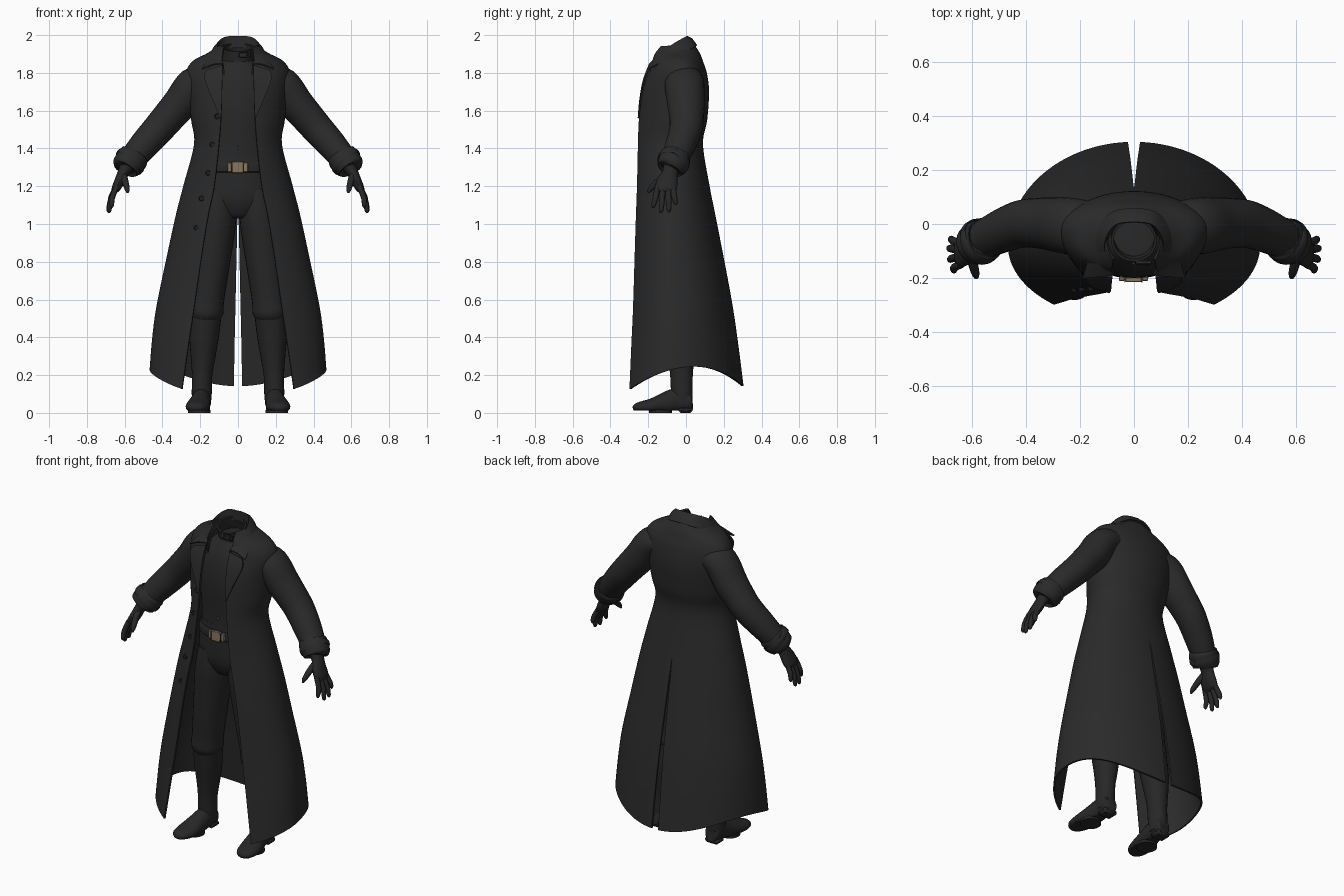
import bpy, bmesh
from math import sin, cos, asin, pi, tau
from mathutils import Vector, Matrix

if "Cube" in bpy.data.objects:
    bpy.data.objects.remove(bpy.data.objects["Cube"], do_unlink=True)


def material(name, r, g, b):
    mat = bpy.data.materials.new(name)
    mat.use_nodes = True
    mat.diffuse_color = (r, g, b, 1)
    mat.node_tree.nodes["Principled BSDF"].inputs["Base Color"].default_value = (r, g, b, 1)
    return mat


COAT = material("charcoal coat cloth", .023, .023, .023)
CLOTH = material("black shirt cloth", .021, .021, .021)
LEATHER = material("black leather", .02, .02, .02)
BUTTON = material("dark button", .014, .014, .014)
BRASS = material("aged brass", .25, .18, .11)


def finish(bm, name, mat, mirror=False, thick=0, angle=40):
    """Turn a bmesh into a smooth shaded object with its modifiers applied."""
    bmesh.ops.recalc_face_normals(bm, faces=bm.faces)
    mesh = bpy.data.meshes.new(name)
    bm.to_mesh(mesh)
    bm.free()
    obj = bpy.data.objects.new(name, mesh)
    bpy.context.collection.objects.link(obj)
    mesh.materials.append(mat)
    if mirror:
        mod = obj.modifiers.new("mirror", 'MIRROR')
        mod.merge_threshold = .002
    if thick:
        mod = obj.modifiers.new("thickness", 'SOLIDIFY')
        mod.thickness, mod.offset = thick, 0
    bpy.ops.object.select_all(action='DESELECT')
    obj.select_set(True)
    bpy.context.view_layer.objects.active = obj
    bpy.ops.object.convert(target='MESH')
    bpy.ops.object.shade_smooth_by_angle(angle=angle * pi / 180)
    return obj


def smooth(keys, n=5):
    """Catmull-Rom interpolation between key tuples."""
    out = []
    for i in range(len(keys) - 1):
        quad = keys[max(i - 1, 0)], keys[i], keys[i + 1], keys[min(i + 2, len(keys) - 1)]
        for s in range(n):
            t = s / n
            out.append(tuple(b + t / 2 * (c - a + t * (2 * a - 5 * b + 4 * c - d + t * (3 * (b - c) + d - a)))
                             for a, b, c, d in zip(*quad)))
    return out + [tuple(keys[-1])]


def loft(rows, closed=False, caps=False):
    """Skin rows of points with quads."""
    bm = bmesh.new()
    grid = [[bm.verts.new(p) for p in row] for row in rows]
    n = len(grid[0])
    for a, b in zip(grid, grid[1:]):
        for j in range(n if closed else n - 1):
            k = (j + 1) % n
            bm.faces.new((a[j], a[k], b[k], b[j]))
    if caps:
        bm.faces.new(grid[0])
        bm.faces.new(grid[-1])
    return bm


def tube(name, mat, keys, ref=(0, 1, 0), sides=24, steps=5, caps=True, floor=None, **kw):
    """Elliptical tube; each key is x, y, z, radius across ref, radius along ref."""
    keys = smooth(keys, steps)
    rows = []
    for i, (x, y, z, rv, ru) in enumerate(keys):
        a, b = keys[max(i - 1, 0)], keys[min(i + 1, len(keys) - 1)]
        t = (Vector(b[:3]) - Vector(a[:3])).normalized()
        u = Vector(ref)
        u = (u - t * u.dot(t)).normalized()
        v = t.cross(u)
        row = [Vector((x, y, z)) + u * ru * cos(tau * j / sides) + v * rv * sin(tau * j / sides)
               for j in range(sides)]
        if floor is not None:
            for p in row:
                p.z = max(p.z, floor)
        rows.append(row)
    return finish(loft(rows, True, caps), name, mat, **kw)


def box(name, mat, centre, size, bevel=.003, **kw):
    bm = bmesh.new()
    bmesh.ops.create_cube(bm, size=1, matrix=Matrix.Translation(centre) @ Matrix.Diagonal((*size, 1)))
    bmesh.ops.bevel(bm, geom=bm.edges[:], offset=bevel, segments=1, affect='EDGES')
    return finish(bm, name, mat, **kw)


# Coat: z, half width, front edge x, front y, back y, widest y, vent half gap
coat_keys = [
    (1.94, .10, .075, -.13, .045, -.04, 0), (1.90, .16, .08, -.16, .07, -.03, 0),
    (1.86, .235, .085, -.175, .085, -.02, 0), (1.80, .27, .085, -.195, .105, -.02, 0),
    (1.70, .26, .085, -.23, .117, -.03, 0), (1.55, .243, .09, -.245, .107, -.05, 0),
    (1.42, .228, .10, -.25, .085, -.07, 0), (1.2, .285, .125, -.255, .12, -.07, 0),
    (1.0, .335, .165, -.262, .16, -.07, .004), (.6, .418, .228, -.275, .237, -.07, .013),
    (.4, .447, .262, -.285, .27, -.075, .018), (.2, .463, .295, -.295, .30, -.08, .022)]
coat_rings = smooth(coat_keys, 6)


def coat_row(key, n=40):
    z, w, edge, yf, yb, c, gap = key
    t0, t1 = asin(edge / w), pi - asin(max(gap, 0) / w)
    rf = (c - yf) / cos(t0)
    row = []
    for j in range(n + 1):
        t = t0 + (t1 - t0) * j / n
        y = c - (rf if cos(t) > 0 else yb - c) * cos(t)
        # the hem dips at the front edges and at the back
        dip = .045 - (1.0 if y < .05 else 1.65) * (y - .05) ** 2
        row.append((w * sin(t), y, z + dip * max(0, 1 - (z - .2) / .6)))
    return row


finish(loft([coat_row(k) for k in coat_rings]), "long_coat", COAT, mirror=True, thick=.01)

# Fold-over collar with pointed wings
fold = smooth([(0, .01, 1.992), (.07, -.002, 1.987), (.108, -.06, 1.955), (.105, -.13, 1.905), (.08, -.19, 1.85)])
rim = smooth([(0, .056, 1.945), (.08, .042, 1.935), (.143, -.03, 1.90), (.168, -.13, 1.855), (.19, -.2, 1.82)])
rows = []
for f, r in zip(fold, rim):
    mid = Vector(f).lerp(Vector(r), .45) + Vector((0, 0, .008))
    rows.append([(f[0] * .92, f[1], f[2] - .06), f, mid, r])
finish(loft(rows), "coat_collar", COAT, mirror=True, thick=.008)

# Lapels folded back along the front edges
lapel_in = smooth([(.08, -.195, 1.84), (.083, -.225, 1.76), (.085, -.243, 1.66), (.09, -.252, 1.56)])
lapel_out = smooth([(.165, -.19, 1.815), (.178, -.212, 1.77), (.14, -.238, 1.67), (.094, -.252, 1.56)])
finish(loft([[a, b] for a, b in zip(lapel_in, lapel_out)]), "coat_lapels", COAT, mirror=True, thick=.008)

# Buttons down the right front edge
for x, z in ((.11, 1.57), (.135, 1.42), (.157, 1.27), (.192, 1.135), (.218, .98)):
    ring = min(coat_rings, key=lambda k: abs(k[0] - z))
    y = min(coat_row(ring), key=lambda p: abs(p[0] - x) + (p[1] > 0))[1]
    bm = bmesh.new()
    bmesh.ops.create_cone(bm, cap_ends=True, segments=16, radius1=.015, radius2=.012, depth=.014,
                          matrix=Matrix.Translation((-x, y - .008, z)) @ Matrix.Rotation(pi / 2, 4, 'X'))
    finish(bm, "coat_button", BUTTON)

# Sleeves and strapped cuffs
tube("sleeves", COAT, [(.16, -.01, 1.765, .075, .095), (.235, -.008, 1.74, .09, .105),
                       (.305, 0, 1.64, .092, .1), (.36, .003, 1.575, .088, .093), (.42, 0, 1.505, .084, .088),
                       (.50, -.03, 1.415, .078, .08), (.58, -.07, 1.32, .066, .068)], mirror=True)
tube("cuffs", COAT, [(.545, -.053, 1.362, .07, .07), (.55, -.056, 1.355, .082, .082),
                     (.575, -.067, 1.327, .08, .08), (.595, -.077, 1.298, .076, .076),
                     (.598, -.079, 1.293, .06, .06)], steps=3, mirror=True)
tube("cuff_straps", COAT, [(.562, -.061, 1.341, .08, .08), (.565, -.063, 1.338, .087, .087),
                           (.58, -.069, 1.321, .086, .086), (.583, -.071, 1.318, .078, .078)],
     steps=2, mirror=True)

# Gloves: palm, four fingers and thumb
tube("gloves", LEATHER, [(.585, -.075, 1.31, .04, .046), (.608, -.085, 1.27, .03, .042),
                         (.63, -.1, 1.22, .027, .056), (.648, -.107, 1.185, .022, .056),
                         (.655, -.108, 1.168, .012, .045)], sides=16, mirror=True)
for name, y0, y1, x1, z1 in (("index", -.15, -.172, .668, 1.085), ("middle", -.122, -.132, .682, 1.058),
                             ("ring", -.094, -.09, .685, 1.062), ("little", -.07, -.055, .678, 1.10)):
    tube(name + "_fingers", LEATHER, [
        (.642, y0, 1.20, .015, .015), ((.648 + x1) / 2 + .008, (y0 + y1) / 2, (1.19 + z1) / 2, .015, .015),
        (x1, y1, z1 + .014, .012, .012), (x1 + .001, y1, z1, .004, .004)], sides=10, steps=3, mirror=True)
tube("thumbs", LEATHER, [(.61, -.1, 1.265, .02, .02), (.597, -.15, 1.225, .018, .018),
                         (.587, -.188, 1.185, .014, .014), (.584, -.2, 1.165, .005, .005)],
     sides=10, steps=3, mirror=True)

# Shirt with a raised neck, closing tab and zip pulls
tube("shirt", CLOTH, [(0, -.07, 1.28, .185, .122), (0, -.07, 1.42, .18, .122), (0, -.065, 1.6, .195, .135),
                      (0, -.055, 1.74, .2, .125), (0, -.045, 1.83, .13, .095), (0, -.045, 1.87, .08, .08)],
     sides=36)
tube("shirt_neck", CLOTH, [(0, -.03, 1.82, .088, .085), (0, -.045, 1.88, .08, .08), (0, -.06, 1.935, .08, .078)],
     sides=32, caps=False, thick=.01)
box("neck_tab", CLOTH, (.035, -.142, 1.895), (.06, .016, .026), mirror=False)
box("neck_stud", BUTTON, (.05, -.152, 1.895), (.012, .008, .012))
box("zip_pull", BRASS, (-.002, -.146, 1.9), (.006, .008, .025), bevel=.001)
box("zip_end", BRASS, (0, -.195, 1.405), (.006, .01, .02), bevel=.001)

# Trousers
tube("trouser_seat", CLOTH, [(0, -.07, 1.36, .183, .122), (0, -.07, 1.25, .195, .126),
                             (0, -.07, 1.13, .195, .122), (0, -.07, 1.05, .12, .09), (0, -.07, 1.03, .05, .06)],
     sides=36)
tube("trouser_legs", CLOTH, [(.1, -.072, 1.18, .09, .11), (.112, -.072, 1.05, .104, .115),
                             (.122, -.07, .95, .104, .11), (.145, -.065, .75, .095, .1),
                             (.163, -.06, .6, .09, .092), (.17, -.055, .53, .092, .093),
                             (.172, -.05, .49, .07, .07)], mirror=True)

# Belt and buckle
tube("belt", LEATHER, [(0, -.07, 1.272, .19, .122), (0, -.07, 1.278, .2, .133),
                       (0, -.07, 1.322, .196, .131), (0, -.07, 1.328, .185, .122)], sides=36, steps=2)
box("buckle_plate", BRASS, (-.002, -.207, 1.301), (.062, .018, .062))
for side in (-1, 1):
    box("buckle_clasp", BRASS, (side * .043 - .002, -.203, 1.301), (.022, .016, .05))
    box("buckle_groove", BUTTON, (side * .032 - .002, -.2115, 1.301), (.003, .012, .05), bevel=.0005)

# Tall boots with low heels
tube("boot_shafts", LEATHER, [(.172, -.047, .515, .084, .086), (.18, -.033, .4, .078, .082),
                              (.185, -.026, .3, .066, .071), (.19, -.024, .2, .054, .06),
                              (.192, -.022, .1, .053, .057), (.193, -.02, .04, .048, .052)], mirror=True)
tube("boot_feet", LEATHER, [(.193, .034, .06, .035, .03), (.193, .02, .06, .055, .045),
                            (.195, -.05, .065, .065, .05), (.202, -.11, .05, .058, .056),
                            (.212, -.18, .035, .042, .064), (.22, -.24, .03, .03, .055),
                            (.224, -.27, .027, .02, .035), (.225, -.281, .026, .008, .012)],
     ref=(1, 0, 0), floor=.012, mirror=True)
tube("boot_soles", LEATHER, [(.205, -.135, 0, .06, .06), (.205, -.135, .016, .06, .06)],
     steps=1, mirror=True).scale = (1, 1, 1)
box("boot_heels", LEATHER, (.193, -.002, .017), (.09, .075, .034), bevel=.012, mirror=True)
